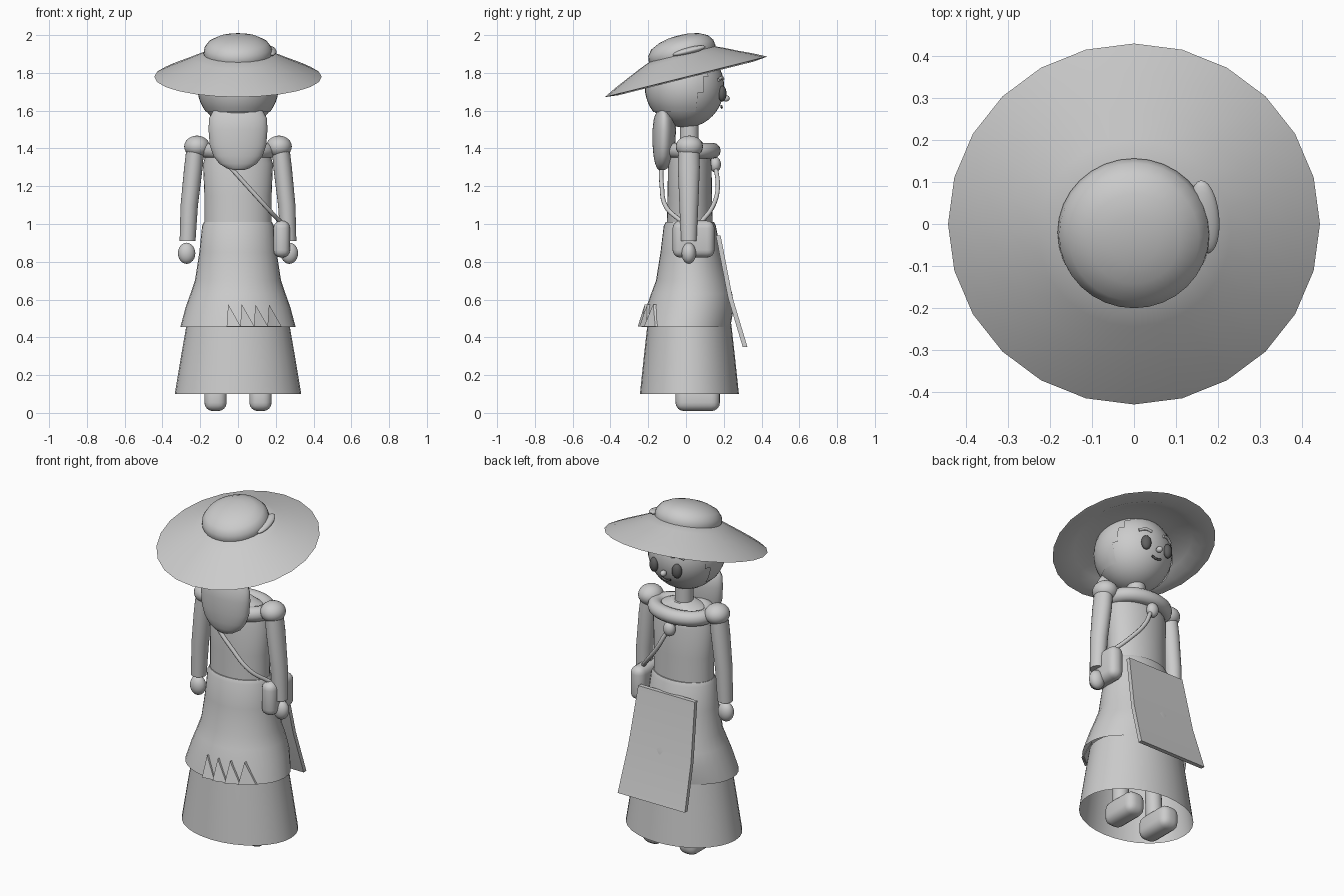
import bpy, bmesh, math
from mathutils import Vector, Matrix

if "Cube" in bpy.data.objects:
    bpy.data.objects.remove(bpy.data.objects["Cube"])


def material(name, v):
    m = bpy.data.materials.new(name)
    m.diffuse_color = (v, v, v, 1)
    m.use_nodes = True
    m.node_tree.nodes["Principled BSDF"].inputs["Base Color"].default_value = m.diffuse_color
    return m


GREY = material("clay_grey", 0.6)
DARK = material("dark_grey", 0.12)


def finish(name, bm, mat=GREY, angle=40):
    bmesh.ops.recalc_face_normals(bm, faces=bm.faces)
    me = bpy.data.meshes.new(name)
    bm.to_mesh(me)
    bm.free()
    me.materials.append(mat)
    ob = bpy.data.objects.new(name, me)
    bpy.context.collection.objects.link(ob)
    bpy.ops.object.select_all(action='DESELECT')
    ob.select_set(True)
    bpy.context.view_layer.objects.active = ob
    if angle:
        bpy.ops.object.shade_smooth_by_angle(angle=math.radians(angle))
    return ob


def loft(name, rings, n=32, cap=(True, True), angle=40):
    """Stack of ellipses: (z, rx, ry, cx, cy)."""
    bm = bmesh.new()
    loops = []
    for z, rx, ry, cx, cy in rings:
        loops.append([bm.verts.new((cx + rx * math.cos(2 * math.pi * i / n),
                                    cy + ry * math.sin(2 * math.pi * i / n), z)) for i in range(n)])
    for a, b in zip(loops, loops[1:]):
        for i in range(n):
            j = (i + 1) % n
            bm.faces.new((a[i], a[j], b[j], b[i]))
    if cap[0]:
        bm.faces.new(loops[0][::-1])
    if cap[1]:
        bm.faces.new(loops[-1])
    return finish(name, bm, angle=angle)


def ball(name, loc, rad, rot=(0, 0, 0), mat=GREY, seg=24):
    bm = bmesh.new()
    bmesh.ops.create_uvsphere(bm, u_segments=seg, v_segments=seg // 2, radius=1)
    bmesh.ops.scale(bm, vec=rad, verts=bm.verts)
    ob = finish(name, bm, mat, 60)
    ob.location, ob.rotation_euler = loc, rot
    return ob


def rounded_box(name, loc, size, r):
    bm = bmesh.new()
    bmesh.ops.create_cube(bm, size=1)
    bmesh.ops.scale(bm, vec=size, verts=bm.verts)
    bmesh.ops.bevel(bm, geom=bm.edges[:], offset=r, segments=4, profile=0.5, affect='EDGES')
    ob = finish(name, bm)
    ob.location = loc
    return ob


def tube(name, pts, r, mat=GREY):
    cu = bpy.data.curves.new(name, 'CURVE')
    cu.dimensions = '3D'
    cu.bevel_depth, cu.bevel_resolution = r, 2
    cu.use_fill_caps = True
    cu.resolution_u = 6
    sp = cu.splines.new('BEZIER')
    sp.bezier_points.add(len(pts) - 1)
    for p, co in zip(sp.bezier_points, pts):
        p.co = co
        p.handle_left_type = p.handle_right_type = 'AUTO'
    cu.materials.append(mat)
    ob = bpy.data.objects.new(name, cu)
    bpy.context.collection.objects.link(ob)
    return ob


# Skirts, open at the hem
loft("lower_skirt", [(0.10, .335, .262, 0, .018), (0.28, .305, .243, 0, .018),
                     (0.47, .272, .222, 0, .018)], cap=(False, True))
UPPER = [(0.455, .305, .235, 0, .0), (0.56, .277, .232, 0, .022), (0.63, .252, .215, 0, .03),
         (0.70, .228, .192, 0, .033), (0.85, .205, .160, 0, .025), (0.99, .190, .138, 0, .02),
         (1.01, .180, .128, 0, .02)]
loft("upper_skirt", UPPER, cap=(False, True))

# Ragged triangular patches along the hem on the -y side
bm = bmesh.new()
for k in range(4):
    x0 = -0.06 + 0.072 * k
    pts = []
    for x, z in ((x0, .457), (x0 + .075, .457), (x0 + .008, .575)):
        t = (z - .455) / .12
        rx, ry, cy = .308 - .03 * t, .238 - .003 * t, .022 * t
        pts.append(Vector((x, cy - ry * math.sqrt(1 - (x / rx) ** 2) - .006, z)))
    pts[0].y -= .012
    inner = [p + Vector((0, .02, 0)) for p in pts]
    a, b = [bm.verts.new(p) for p in pts], [bm.verts.new(p) for p in inner]
    bm.faces.new(a)
    bm.faces.new(b[::-1])
    for i in range(3):
        bm.faces.new((a[i], a[(i + 1) % 3], b[(i + 1) % 3], b[i]))
finish("hem_patches", bm, angle=0)

# Apron panel hanging on the +y side
bm = bmesh.new()
rows = []
for y, z, w in ((.158, .94, .185), (.222, .61, .205), (.300, .35, .22)):
    rows.append([bm.verts.new((sx * w, y + dy, z)) for sx, dy in ((-1, 0), (1, 0), (1, .025), (-1, .025))])
for a, b in zip(rows, rows[1:]):
    for i in range(4):
        bm.faces.new((a[i], a[(i + 1) % 4], b[(i + 1) % 4], b[i]))
bm.faces.new(rows[0])
bm.faces.new(rows[-1])
finish("apron_panel", bm)

# Torso, neck and rolled collar
loft("torso", [(0.98, .178, .122, 0, .02), (1.15, .178, .118, 0, .02), (1.32, .185, .115, 0, .02),
               (1.40, .16, .10, 0, .02), (1.44, .07, .06, 0, .02)])
loft("neck", [(1.40, .05, .05, 0, .017), (1.56, .05, .05, 0, .017)], n=24)
bm = bmesh.new()
N, M = 40, 12
grid = [[bm.verts.new(((.160 + .042 * math.cos(v)) * math.cos(u),
                       .035 + (.107 + .042 * math.cos(v)) * math.sin(u),
                       1.388 + .042 * math.sin(v)))
         for v in (2 * math.pi * j / M for j in range(M))]
        for u in (2 * math.pi * i / N for i in range(N))]
for i in range(N):
    for j in range(M):
        bm.faces.new((grid[i][j], grid[(i + 1) % N][j], grid[(i + 1) % N][(j + 1) % M], grid[i][(j + 1) % M]))
finish("collar", bm, angle=60)
ball("collar_knot", (0, .155, 1.315), (.035, .03, .042))

# Arms, hands, legs and shoes on both sides
for s, side in ((-1, "left"), (1, "right")):
    ball(f"{side}_shoulder", (s * .217, .018, 1.41), (.068, .072, .058))
    loft(f"{side}_arm", [(.91, .042, .042, s * .267, .015), (1.10, .046, .050, s * .258, .015),
                         (1.30, .049, .058, s * .236, .015), (1.40, .047, .055, s * .226, .015)], n=24)
    ball(f"{side}_hand", (s * .272, .015, .845), (.046, .038, .056))
    loft(f"{side}_leg", [(.08, .045, .045, s * .118, .03), (.46, .045, .045, s * .11, .02)], n=20)
    rounded_box(f"{side}_shoe", (s * .119, .062, .077), (.118, .235, .135), .045)

# Shoulder bag with its strap around the body
rounded_box("bag", (.231, .04, .92), (.088, .222, .195), .04)
tube("bag_strap_back", [(-.12, -.10, 1.38), (-.06, -.125, 1.32), (.05, -.128, 1.20), (.15, -.105, 1.09),
                        (.225, -.02, 1.01)], .012)
tube("bag_strap_front", [(-.04, .13, 1.37), (.01, .155, 1.30), (.07, .168, 1.19), (.15, .14, 1.09),
                         (.225, .08, 1.01)], .012)

# Head with a hair cap left open around the face
HEAD = Vector((0, -.003, 1.725))
ball("head", HEAD, (.208, .205, .215), seg=40)
bm = bmesh.new()
bmesh.ops.create_uvsphere(bm, u_segments=40, v_segments=24, radius=.215)
bmesh.ops.delete(bm, geom=[f for f in bm.faces
                           if f.calc_center_median().y > .09 + .3 * f.calc_center_median().z
                           or f.calc_center_median().z < -.13], context='FACES')
hair = finish("hair_cap", bm, angle=60)
hair.location = HEAD

# Loose tail of hair on the -y side
loft("hair_tail", [(1.285, .03, .015, 0, -.128), (1.295, .06, .027, 0, -.126), (1.32, .10, .042, 0, -.122),
                   (1.36, .13, .053, 0, -.119), (1.42, .150, .060, 0, -.117), (1.50, .156, .062, 0, -.115),
                   (1.56, .153, .055, 0, -.115), (1.60, .13, .035, 0, -.118)], angle=60)

# Face
for s, side in ((-1, "left"), (1, "right")):
    ball(f"{side}_eye", (s * .075, .192, 1.69), (.028, .022, .042), (0, 0, -s * .35), DARK, 20)
    tube(f"{side}_brow", [(s * .04, .196, 1.768), (s * .075, .188, 1.775), (s * .11, .172, 1.762)], .008)
ball("nose", (0, .212, 1.665), (.017, .02, .017), seg=16)
tube("mouth", [(-.03, .187, 1.625), (0, .189, 1.616), (.03, .187, 1.625)], .006, DARK)

# Wide tilted hat: brim with an underside lip, rounded crown, side ribbon
TILT = (math.radians(14), 0, 0)
HAT = Vector((0, 0, 1.779))
brim = loft("hat_brim", [(.045, .20, .20, 0, 0), (.020, .32, .32, 0, 0), (-.008, .37, .37, 0, 0),
                         (.0, .443, .443, 0, 0), (.032, .38, .38, 0, 0), (.068, .30, .30, 0, 0),
                         (.100, .23, .23, 0, .003), (.125, .17, .17, 0, .006)], n=24)
crown = loft("hat_crown", [(.09, .172, .172, 0, .01), (.125, .182, .182, 0, .01), (.155, .178, .178, 0, .01),
                           (.185, .155, .155, 0, .012), (.207, .11, .11, 0, .015),
                           (.219, .06, .06, 0, .015), (.222, .015, .015, 0, .015)], angle=60)
for ob in (brim, crown):
    ob.location, ob.rotation_euler = HAT, TILT
ball("hat_ribbon", HAT + Matrix.Rotation(TILT[0], 3, 'X') @ Vector((.168, .05, .13)), (.035, .09, .018),
     (TILT[0], 0, .1))
